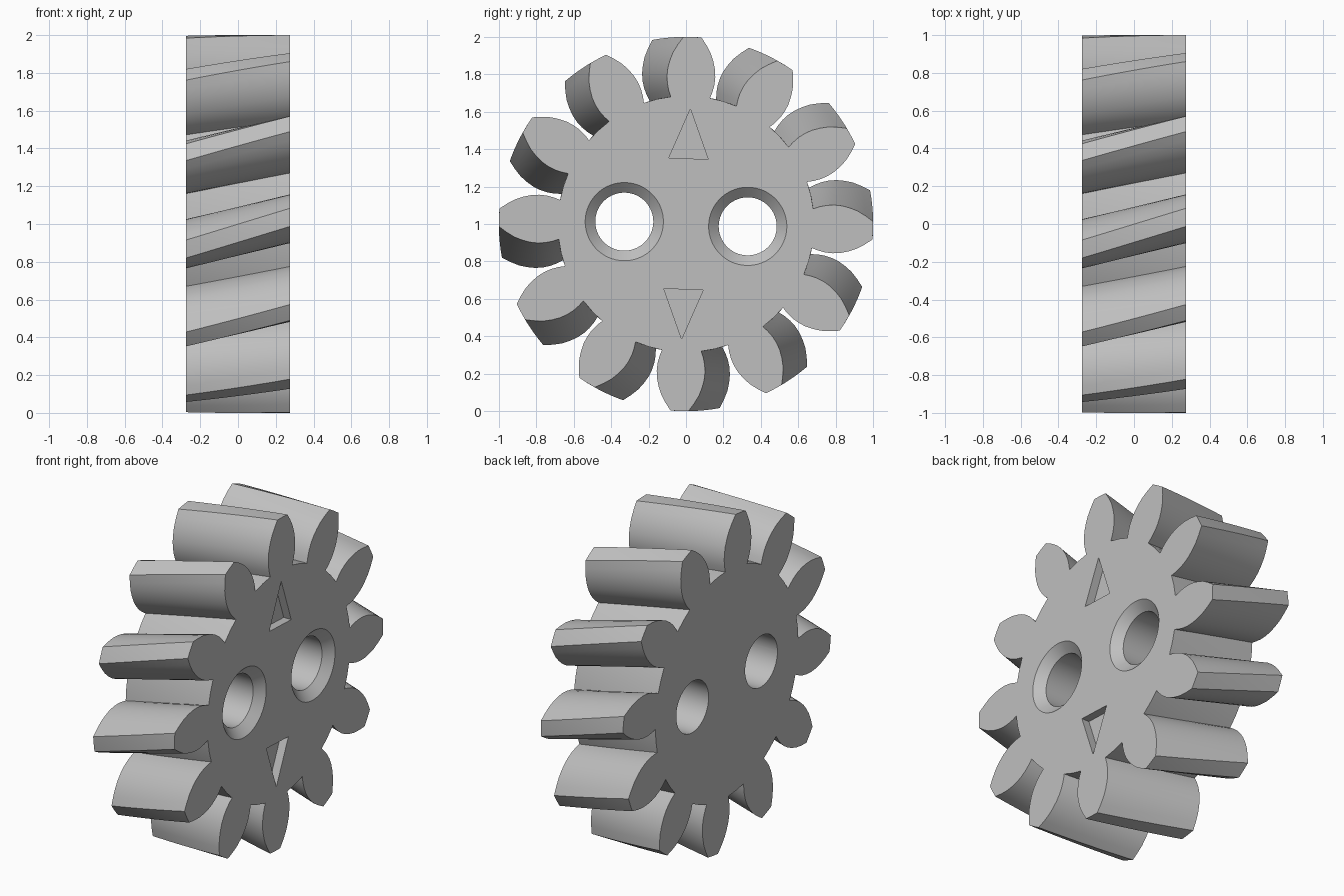
import bpy
import bmesh
from math import cos, sin, radians, asin, pi

if "Cube" in bpy.data.objects:
    bpy.data.objects.remove(bpy.data.objects["Cube"], do_unlink=True)

TEETH = 12
HALF = 0.274            # half the gear thickness along x
PHASE = radians(88)     # angle of one tooth on the marked face
TWIST = radians(9.6)    # helix turn across the thickness
SLICES = 10
TILT = radians(-2.2)    # turn of the holes and markers
# radius and half width along one tooth flank, root to tip
FLANK = [(0.685, 0.105), (0.72, 0.117), (0.76, 0.126), (0.80, 0.129), (0.84, 0.126),
         (0.88, 0.116), (0.92, 0.101), (0.96, 0.077), (1.0, 0.048)]

grey = bpy.data.materials.new("plain grey")
grey.use_nodes = True
GREY = (0.52, 0.52, 0.52, 1)
grey.diffuse_color = GREY
grey.node_tree.nodes["Principled BSDF"].inputs["Base Color"].default_value = GREY


def gear_outline():
    """Polar points (radius, angle) around the whole toothed outline."""
    side = [(r, asin(w / r)) for r, w in FLANK]
    pitch = 2 * pi / TEETH
    pts = []
    for k in range(TEETH):
        a = PHASE + k * pitch
        pts += [(r, a - d) for r, d in side]
        pts.append((1.0, a))
        pts += [(r, a + d) for r, d in reversed(side)]
        pts.append((FLANK[0][0], a + pitch / 2))
    return pts


def loft(name, rings):
    """Closed solid through a list of rings of 3D points."""
    bm = bmesh.new()
    loops = [[bm.verts.new(p) for p in ring] for ring in rings]
    n = len(loops[0])
    for a, b in zip(loops, loops[1:]):
        for i in range(n):
            j = (i + 1) % n
            bm.faces.new((a[i], a[j], b[j], b[i]))
    bm.faces.new(loops[0][::-1])
    bm.faces.new(loops[-1])
    bmesh.ops.recalc_face_normals(bm, faces=bm.faces)
    mesh = bpy.data.meshes.new(name)
    bm.to_mesh(mesh)
    bm.free()
    mesh.materials.append(grey)
    obj = bpy.data.objects.new(name, mesh)
    bpy.context.collection.objects.link(obj)
    return obj


def turned(x, y, z, angle):
    """Turn a point in the face plane and lift it to the gear centre."""
    return (x, y * cos(angle) - z * sin(angle), 1 + y * sin(angle) + z * cos(angle))


# Helical gear body
outline = gear_outline()
rings = []
for s in range(SLICES + 1):
    t = s / SLICES
    turn = TWIST * (1 - t)
    rings.append([(HALF * (2 * t - 1), r * cos(a + turn), 1 + r * sin(a + turn))
                  for r, a in outline])
gear = loft("helical_gear", rings)

cutters = []
for side, angle in (("a", TILT), ("b", TILT + pi)):
    # Countersunk through hole
    stations = [(-HALF - 0.1, 0.155), (HALF - 0.05, 0.155), (HALF, 0.209), (HALF + 0.1, 0.209)]
    cutters.append(loft("hole_cutter_" + side, [
        [turned(x, 0.33 + r * cos(i * pi / 32), r * sin(i * pi / 32), angle) for i in range(64)]
        for x, r in stations]))
    # Triangular marker pocket
    triangle = [(-0.105, 0.35), (0.105, 0.35), (0.0, 0.615)]
    cutters.append(loft("marker_cutter_" + side, [
        [turned(x, y, z, angle) for y, z in triangle] for x in (HALF - 0.05, HALF + 0.1)]))

# Cut the holes and pockets
bpy.context.view_layer.objects.active = gear
gear.select_set(True)
for cutter in cutters:
    cutter.hide_render = True
    mod = gear.modifiers.new("cut", "BOOLEAN")
    mod.operation = "DIFFERENCE"
    mod.solver = "EXACT"
    mod.object = cutter
    bpy.ops.object.modifier_apply(modifier=mod.name)
    bpy.data.objects.remove(cutter, do_unlink=True)

bpy.ops.object.shade_smooth_by_angle(angle=radians(25))
